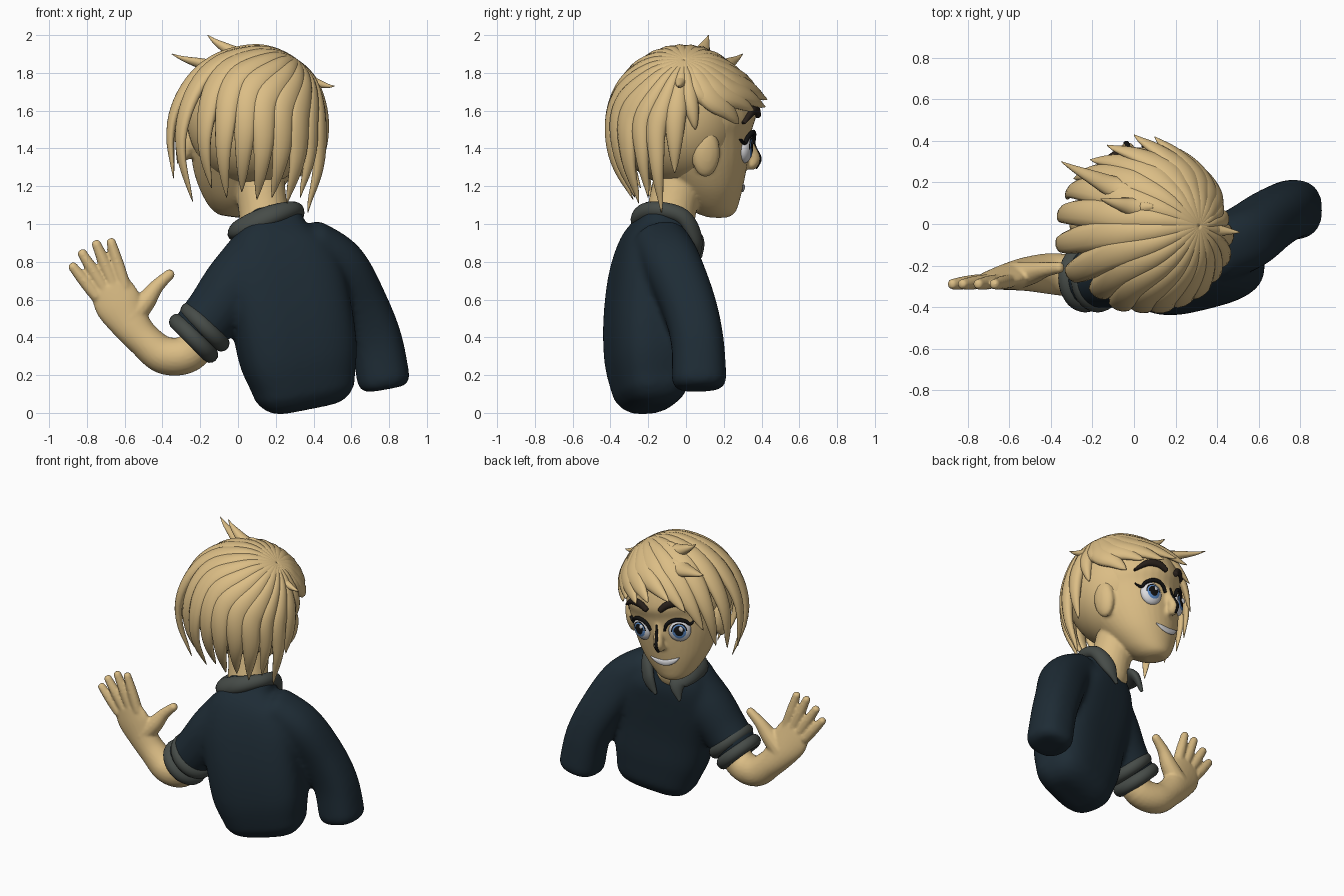
import bpy, bmesh, math
from mathutils import Vector, Matrix

if "Cube" in bpy.data.objects:
    bpy.data.objects.remove(bpy.data.objects["Cube"])

V = Vector

def mat(name, r, g, b):
    m = bpy.data.materials.new(name)
    m.diffuse_color = (r, g, b, 1)
    m.use_nodes = True
    m.node_tree.nodes["Principled BSDF"].inputs["Base Color"].default_value = m.diffuse_color
    return m

TAN = mat("tan skin and hair", .71, .51, .235)
NAVY = mat("dark navy", .013, .025, .036)
GREY = mat("dark grey trim", .062, .072, .065)
BLACK = mat("black", .006, .006, .006)
BROWN = mat("dark brown", .022, .015, .011)
WHITE = mat("off white", .72, .72, .74)
BLUE = mat("eye blue", .10, .25, .56)

def finish(name, bm, mats, matrix=None):
    bmesh.ops.recalc_face_normals(bm, faces=bm.faces)
    me = bpy.data.meshes.new(name)
    for f in bm.faces:
        f.smooth = True
    bm.to_mesh(me)
    bm.free()
    for m in mats:
        me.materials.append(m)
    ob = bpy.data.objects.new(name, me)
    bpy.context.collection.objects.link(ob)
    if matrix:
        ob.matrix_world = matrix
    return ob

def catmull(pts, steps):
    """Smooth interpolation through points that also carry their radii."""
    out = []
    for i in range(len(pts) - 1):
        a, b, c, d = (pts[max(0, min(len(pts) - 1, i + k))] for k in (-1, 0, 1, 2))
        for s in range(steps):
            t = s / steps
            out.append([.5 * (2*q + (r-p)*t + (2*p-5*q+4*r-u)*t*t + (3*q-p-3*r+u)*t**3)
                        for p, q, r, u in zip(a, b, c, d)])
    return out + [list(pts[-1])]

def sweep(name, pts, m, hint, sides=16, steps=5, cap=.8, power=2, axis=None, matrix=None):
    """Sweep an oval: points are (x, y, z, half width, half thickness along hint)."""
    pts = catmull([p if len(p) == 5 else (*p, p[3]) for p in pts], steps)
    P = [V(p[:3]) for p in pts]
    rows = []
    for i, p in enumerate(pts):
        T = axis or (P[min(i+1, len(P)-1)] - P[max(i-1, 0)]).normalized()
        rows.append((P[i], T, max(p[3], .001), max(p[4], .001)))

    def rounded(row, sign):
        c, T, w, t = row
        k = min(w, t) * cap
        return [(c + T*sign*k*math.sin(f), T, w - k*(1-math.cos(f)), t - k*(1-math.cos(f)))
                for f in (.4, .8, 1.15, 1.45)]
    if cap:
        rows = rounded(rows[0], -1)[::-1] + rows + rounded(rows[-1], 1)
    bm = bmesh.new()
    rings = []
    for c, T, w, t in rows:
        N = V(hint(c) if callable(hint) else hint)
        S = T.cross(N).normalized()
        N = S.cross(T).normalized()
        ring = []
        for j in range(sides):
            a = 2 * math.pi * j / sides
            x, y = (math.copysign(abs(q) ** (2 / power), q) for q in (math.cos(a), math.sin(a)))
            ring.append(bm.verts.new(c + S*w*x + N*t*y))
        rings.append(ring)
    for a, b in zip(rings, rings[1:]):
        for j in range(sides):
            bm.faces.new((a[j], a[(j+1) % sides], b[(j+1) % sides], b[j]))
    bm.faces.new(rings[0])
    bm.faces.new(rings[-1])
    return finish(name, bm, [m], matrix)

def ball(name, loc, size, m, matrix=None, rot=None):
    bm = bmesh.new()
    bmesh.ops.create_uvsphere(bm, u_segments=32, v_segments=24, radius=1)
    M = Matrix.Translation(loc) @ (rot or Matrix()) @ Matrix.Diagonal((*size, 1))
    bmesh.ops.transform(bm, matrix=M, verts=bm.verts)
    return finish(name, bm, [m], matrix)

def blend(name, obs, voxel, smooth):
    """Fuse parts into one soft surface."""
    bpy.ops.object.select_all(action='DESELECT')
    for o in obs:
        o.select_set(True)
    bpy.context.view_layer.objects.active = obs[0]
    bpy.ops.object.join()
    o = obs[0]
    o.name = name
    r = o.modifiers.new("fuse", 'REMESH')
    r.mode, r.voxel_size, r.use_smooth_shade = 'VOXEL', voxel, True
    s = o.modifiers.new("soften", 'SMOOTH')
    s.factor, s.iterations = .5, smooth

# Shirt: torso, hanging sleeve, raised sleeve
torso = sweep("torso", [(.345, -.19, .16, .275, .19), (.32, -.20, .3, .31, .21), (.285, -.20, .5, .32, .215),
              (.235, -.18, .72, .32, .21), (.20, -.15, .88, .26, .19), (.19, -.12, .99, .16, .14)],
              NAVY, (-.25, 1, 0), 40, 6, .75, 3)
sleeve_r = sweep("sleeve", [(.38, -.13, .87, .155), (.53, -.07, .77, .155), (.65, .015, .57, .145),
                 (.73, .06, .38, .14), (.77, .07, .18, .14, .145)], NAVY, (0, 1, 0), 28, 6, .4, 2.4)
sleeve_l = sweep("sleeve", [(.10, -.20, .82, .17), (-.02, -.23, .67, .17), (-.12, -.25, .54, .155),
                 (-.21, -.26, .43, .145)], NAVY, (0, 1, 0), 24, 6, .2)
blend("shirt", [torso, sleeve_r, sleeve_l], .018, 8)

# Rolled cuff
for i, c in enumerate([(-.175, -.26, .455), (-.235, -.26, .395)]):
    bpy.ops.mesh.primitive_torus_add(location=c, major_radius=.122, minor_radius=.044, major_segments=40,
        minor_segments=14, rotation=V((-.7, 0, -.7)).to_track_quat('Z', 'Y').to_euler())
    o = bpy.context.object
    o.name = "cuff_roll_%d" % (i + 1)
    o.data.materials.append(GREY)
    bpy.ops.object.shade_smooth()

# Forearm and waving hand
hand = [sweep("forearm", [(-.17, -.26, .43, .10), (-.26, -.255, .315, .10), (-.39, -.24, .305, .10),
              (-.50, -.24, .39, .092, .085), (-.575, -.25, .48, .105, .07), (-.635, -.265, .58, .125, .052),
              (-.675, -.275, .665, .11, .035)], TAN, (0, 1, 0), 24, 6, .6)]
for base, tip in [((-.75, .62), (-.875, .775)), ((-.71, .66), (-.825, .845)),
                  ((-.66, .68), (-.75, .895)), ((-.60, .67), (-.672, .905))]:
    a, b = V((base[0], -.275, base[1])), V((tip[0], -.29, tip[1]))
    hand.append(sweep("finger", [(*a, .034), (*a.lerp(b, .5), .033), (*b, .026)], TAN, (0, 1, 0), 12, 4))
hand.append(sweep("thumb", [(-.57, -.25, .50, .07), (-.49, -.235, .59, .055), (-.43, -.22, .67, .038),
                            (-.36, -.21, .735, .028)], TAN, (0, 1, 0), 12))
blend("waving_hand", hand, .009, 4)

# Collar with two front points
sweep("collar", [(.20, .06, .82, .012, .012), (.26, .055, .92, .05, .03), (.305, -.02, 1.04, .045, .04),
      (.29, -.16, 1.075, .045, .045), (.17, -.24, 1.045, .058, .045), (.03, -.20, .985, .065, .045),
      (-.0, -.06, .97, .065, .04), (.03, .05, .93, .055, .03), (.0, .075, .83, .012, .012)],
      GREY, lambda p: (p.x - .14, p.y + .08, .15), 16, 7)

# Head, in its own tilted frame: levels are (z, centre y, half width, half depth)
H = Matrix.Translation((.06, 0, 1.5)) @ Matrix.Rotation(math.radians(11), 4, 'Z') \
    @ Matrix.Rotation(math.radians(8), 4, 'Y')
LEVELS = [(-.465, .18, .06, .06), (-.44, .165, .11, .11), (-.38, .13, .17, .165), (-.28, .09, .235, .225),
          (-.15, .04, .285, .295), (0, 0, .315, .35), (.1, 0, .325, .37), (.25, -.01, .30, .33),
          (.36, 0, .2, .2), (.405, 0, .06, .06)]

def face_y(x, z):
    for a, b in zip(LEVELS, LEVELS[1:]):
        if a[0] <= z <= b[0]:
            t = (z - a[0]) / (b[0] - a[0])
            c, w, d = (a[k] + (b[k] - a[k]) * t for k in (1, 2, 3))
            return c + d * math.sqrt(max(0, 1 - (x / w) ** 2))

skull = sweep("skull", [(0, c, z, w, d) for z, c, w, d in LEVELS], TAN, (0, 1, 0), 40, 5, 0,
              axis=V((0, 0, 1)), matrix=H)
nose = sweep("nose", [(0, .315, .03, .025), (0, .335, -.07, .03), (0, .37, -.15, .035), (0, .355, -.185, .035)],
             TAN, (0, 1, 0), 16, matrix=H)
ears = [ball("ear", (s*.31, .05, -.085), (.045, .075, .125), TAN, H) for s in (-1, 1)]
neck = sweep("neck", [(.15, -.10, .95, .14), (.13, -.07, 1.1, .13), (.10, -.02, 1.3, .14)], TAN, (0, 1, 0), 24)
blend("head_and_neck", [skull, nose, neck] + ears, .011, 4)

def stroke(name, pts, m, lift=0.0, thick=.012):
    """Painted line following the face: points are (x, z, half width)."""
    sweep(name, [(x, face_y(x, z) + lift, z, w, thick) for x, z, w in pts], m,
          lambda p: (p.x, p.y, 0), 12, 6, .5, matrix=H)

# Eyes, lids and brows
for s, side in ((-1, "left"), (1, "right")):
    rot = Matrix.Rotation(math.radians(-20*s), 4, 'Z') @ Matrix.Rotation(-math.pi/2, 4, 'X')
    eye = ball(side + "_eye", (s*.13, .295, -.08), (.075, .08, .042), WHITE, H, rot)
    for m in (BLUE, BLACK):
        eye.data.materials.append(m)
    turn = rot.to_3x3().inverted()
    for f in eye.data.polygons:   # pupil, iris and upper rim by angle from the gaze
        q = turn @ (f.center - V((s*.13, .295, -.08)))
        a = math.degrees(math.acos(max(-1, min(1, q.z / .042))))
        upper = q.y < 0
        f.material_index = 2 if a < (30 if upper else 22) else 1 if a < 38 else 2 if a < 45 and upper else 0
    ball(side + "_eye_glint", (s*.14 - .02, .334, -.06), (.017, .006, .019), WHITE, H)
    arc = [(s*(.13 + .08*math.cos(a)), -.08 + .083*math.sin(a), .006 + .008*math.sin(a))
           for a in (math.radians(d) for d in (170, 140, 110, 80, 50, 25))]
    stroke(side + "_eyelid", arc + [(s*.23, -.02, .003)], BLACK, .015)
    stroke(side + "_brow", [(s*.05, .085, .018), (s*.10, .118, .025), (s*.17, .118, .022), (s*.235, .07, .008)],
           BROWN, .012, .018)

# Nose line and smile
sweep("nose_line", [(0, .36, -.03, .007, .006), (0, .375, -.09, .011, .006), (0, .406, -.155, .012, .006),
      (0, .385, -.205, .01, .006)], BLACK, (0, 1, 0), 10, matrix=H)
stroke("teeth", [(-.10, -.28, .003), (-.055, -.302, .017), (0, -.312, .021), (.055, -.302, .017),
                 (.10, -.28, .003)], WHITE, .003, .008)

# Hair: under-shell plus locks fanning from the whorl
C, R = V((.08, -.015, 1.55)), .355
WHORL = V((.30, -.01, 1.85))
ball("hair_shell", C + V((0, -.025, .01)), (.355, .345, .36), TAN)
A = (WHORL - C).normalized()
E2 = V((0, 1, 0)) - A * A.y
E2.normalize()
E1 = A.cross(E2) if A.cross(E2).x < 0 else E2.cross(A)

def lock(name, tip, width, start=WHORL, theta=None, thick=.04):
    """A tapered lock leaving the whorl at angle theta and curving to its tip."""
    u, v = (start - C) / R, (V(tip) - C) / R
    mu, mv = u.length, v.length
    ang = u.angle(v)
    u, v = u.normalized(), v.normalized()
    mid = u.slerp(v, .5) if hasattr(u, "slerp") and theta is None else None
    if theta is not None:
        phi, th = min(.55 * ang, math.radians(72)), math.radians(theta)
        mid = A * math.cos(phi) + (E1 * math.cos(th) + E2 * math.sin(th)) * math.sin(phi)
    dirs = catmull([list(d) for d in (u, u.slerp(mid, .5), mid, mid.slerp(v, .5), v)], 4)
    pts = []
    for i, d in enumerate(dirs):
        t = i / (len(dirs) - 1)
        r = R * (mu + (1 - mu) * min(1, 3*t) + (mv - 1) * t**3.5)
        pts.append((*(C + V(d).normalized()*r), width * min(1, .3 + 1.6*t) * (1 - t**3.5) + .002,
                    thick * min(1, .6 + 2*t) * (1 - t**4) + .002))
    sweep(name, pts, TAN, lambda p: p - C, 12, 2, 0)

BACK = [(-.34, -.10, 1.24), (-.24, -.18, 1.12), (-.14, -.24, 1.19), (-.06, -.27, 1.14), (.02, -.28, 1.17),
        (.10, -.28, 1.13), (.18, -.27, 1.14), (.26, -.25, 1.11), (.33, -.20, 1.14), (.37, -.13, 1.06),
        (.42, -.06, 1.27)]
FRONT = [(.42, .05, 1.50), (.38, .16, 1.58), (.30, .28, 1.53), (.22, .36, 1.60), (.10, .42, 1.62),
         (.0, .43, 1.66), (-.13, .38, 1.68), (-.21, .31, 1.60), (-.29, .22, 1.46), (-.32, .12, 1.32),
         (-.34, .02, 1.27)]
for i, p in enumerate(BACK):
    lock("back_lock_%d" % (i + 1), p, .08 if i < 8 else .06, theta=-6 - 16.5*i)
for i, p in enumerate(FRONT):
    lock("front_lock_%d" % (i + 1), p, .05 if i < 2 else .08, theta=172 - 16.2*i)
lock("top_spike", (-.16, .12, 2.0), .05, V((.10, .08, 1.92)))
lock("side_spike", (-.35, .30, 1.90), .06, V((.0, .16, 1.86)))
lock("whorl_spike", (.51, -.04, 1.73), .035, V((.32, -.02, 1.83)), thick=.03)
